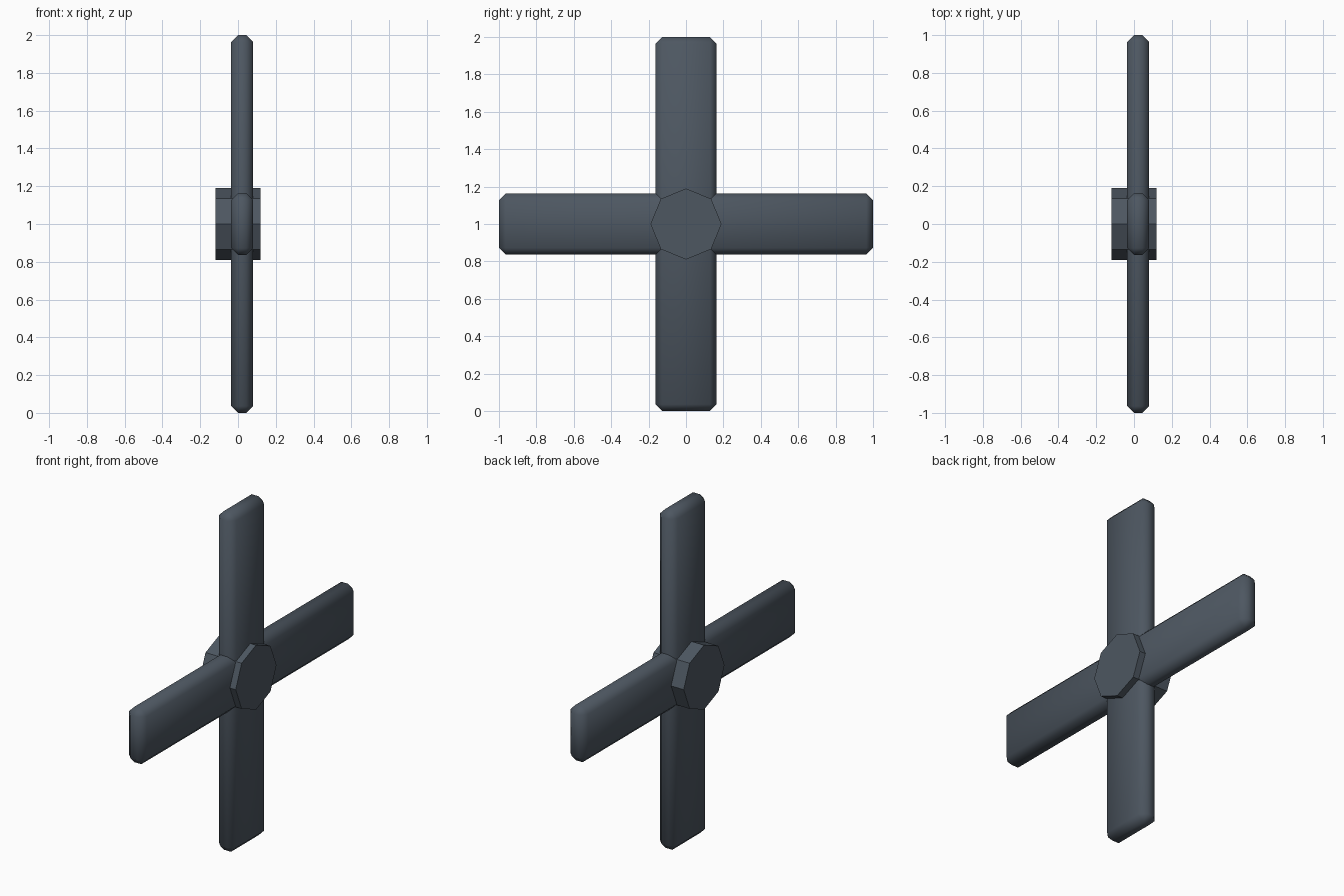
import bpy, math

if "Cube" in bpy.data.objects:
    bpy.data.objects.remove(bpy.data.objects["Cube"])

# One slate-grey material for the whole model
mat = bpy.data.materials.new("dark_slate")
mat.diffuse_color = (0.075, 0.095, 0.120, 1)
mat.use_nodes = True
mat.node_tree.nodes["Principled BSDF"].inputs["Base Color"].default_value = mat.diffuse_color

def bar(name, size):
    """Long flat bar with chamfered, softly shaded edges."""
    bpy.ops.mesh.primitive_cube_add(size=1, location=(0.022, 0, 1))
    ob = bpy.context.object
    ob.name = name
    ob.scale = size
    bpy.ops.object.transform_apply(location=False, rotation=False, scale=True)
    ob.data.materials.append(mat)
    bev = ob.modifiers.new("edge_chamfer", "BEVEL")
    bev.width = 0.036
    bev.segments = 1
    bpy.ops.object.modifier_apply(modifier=bev.name)
    bpy.ops.object.shade_smooth()

# Crossed bars
bar("vertical_bar", (0.116, 0.328, 2.0))
bar("horizontal_bar", (0.116, 2.0, 0.328))

# Octagonal hub with a corner pointing up
bpy.ops.mesh.primitive_cylinder_add(vertices=8, radius=0.19, depth=0.236,
                                    location=(0, 0, 1), rotation=(0, math.pi / 2, 0))
hub = bpy.context.object
hub.name = "center_hub"
hub.data.materials.append(mat)
